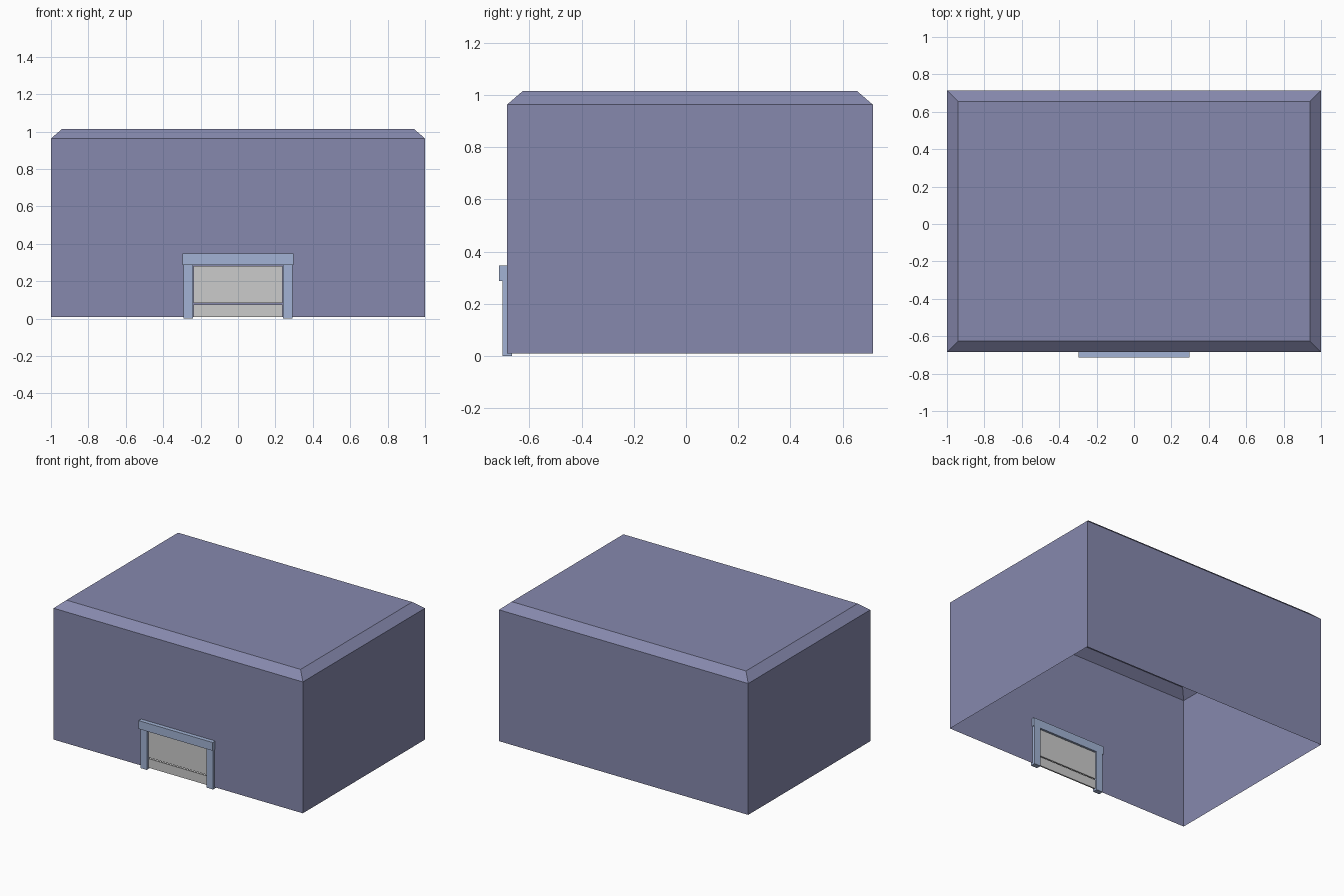
import bpy, bmesh

if "Cube" in bpy.data.objects:
    bpy.data.objects.remove(bpy.data.objects["Cube"])

def material(name, rgb):
    m = bpy.data.materials.new(name)
    m.diffuse_color = (*rgb, 1)
    m.use_nodes = True
    m.node_tree.nodes["Principled BSDF"].inputs["Base Color"].default_value = m.diffuse_color
    return m

wall_mat = material("wall_paint", (0.24, 0.25, 0.42))
frame_mat = material("frame_paint", (0.36, 0.45, 0.66))

def finish(name, bm, mat=None):
    me = bpy.data.meshes.new(name)
    bm.to_mesh(me)
    bm.free()
    ob = bpy.data.objects.new(name, me)
    bpy.context.collection.objects.link(ob)
    if mat:
        me.materials.append(mat)
    return ob

def box(name, x, y, z, mat=None):
    bm = bmesh.new()
    bmesh.ops.create_cube(bm, size=1)
    for v in bm.verts:
        v.co = [r[0] + (c + 0.5) * (r[1] - r[0]) for c, r in zip(v.co, (x, y, z))]
    return finish(name, bm, mat)

# Single-skin building: open underneath, chamfered roof edge, doorway in front
X, Y0, Y1 = 1.0, -0.685, 0.715
Z0, EAVE, TOP, INSET = 0.01, 0.963, 1.015, 0.06
DOOR_X, DOOR_Z = 0.242, 0.29

bm = bmesh.new()
def ring(z, i):
    return [bm.verts.new(p) for p in ((-X + i, Y0 + i, z), (X - i, Y0 + i, z),
                                      (X - i, Y1 - i, z), (-X + i, Y1 - i, z))]
base, eave, roof = ring(Z0, 0), ring(EAVE, 0), ring(TOP, INSET)
for low, high in ((base, eave), (eave, roof)):
    for k in range(4):
        n = (k + 1) % 4
        if low is base and k == 0:
            # front wall outlined around the doorway
            d = [bm.verts.new((x, Y0, z)) for x, z in
                 ((-DOOR_X, Z0), (-DOOR_X, DOOR_Z), (DOOR_X, DOOR_Z), (DOOR_X, Z0))]
            bm.faces.new([low[0], *d, low[1], high[1], high[0]])
        else:
            bm.faces.new([low[k], low[n], high[n], high[k]])
bm.faces.new(roof)
finish("building_shell", bm, wall_mat)

# Door frame
for side, s in (("left", -1), ("right", 1)):
    box(f"door_post_{side}", sorted((s * 0.24, s * 0.292)), (-0.703, -0.667), (0, 0.287), frame_mat)
box("door_lintel", (-0.297, 0.297), (-0.715, -0.667), (0.287, 0.347), frame_mat)

# Roller door: lower and upper panels with a narrow gap
box("door_panel_lower", (-0.237, 0.237), (-0.686, -0.676), (0.01, 0.076))
box("door_panel_upper", (-0.237, 0.237), (-0.686, -0.676), (0.084, 0.282))
